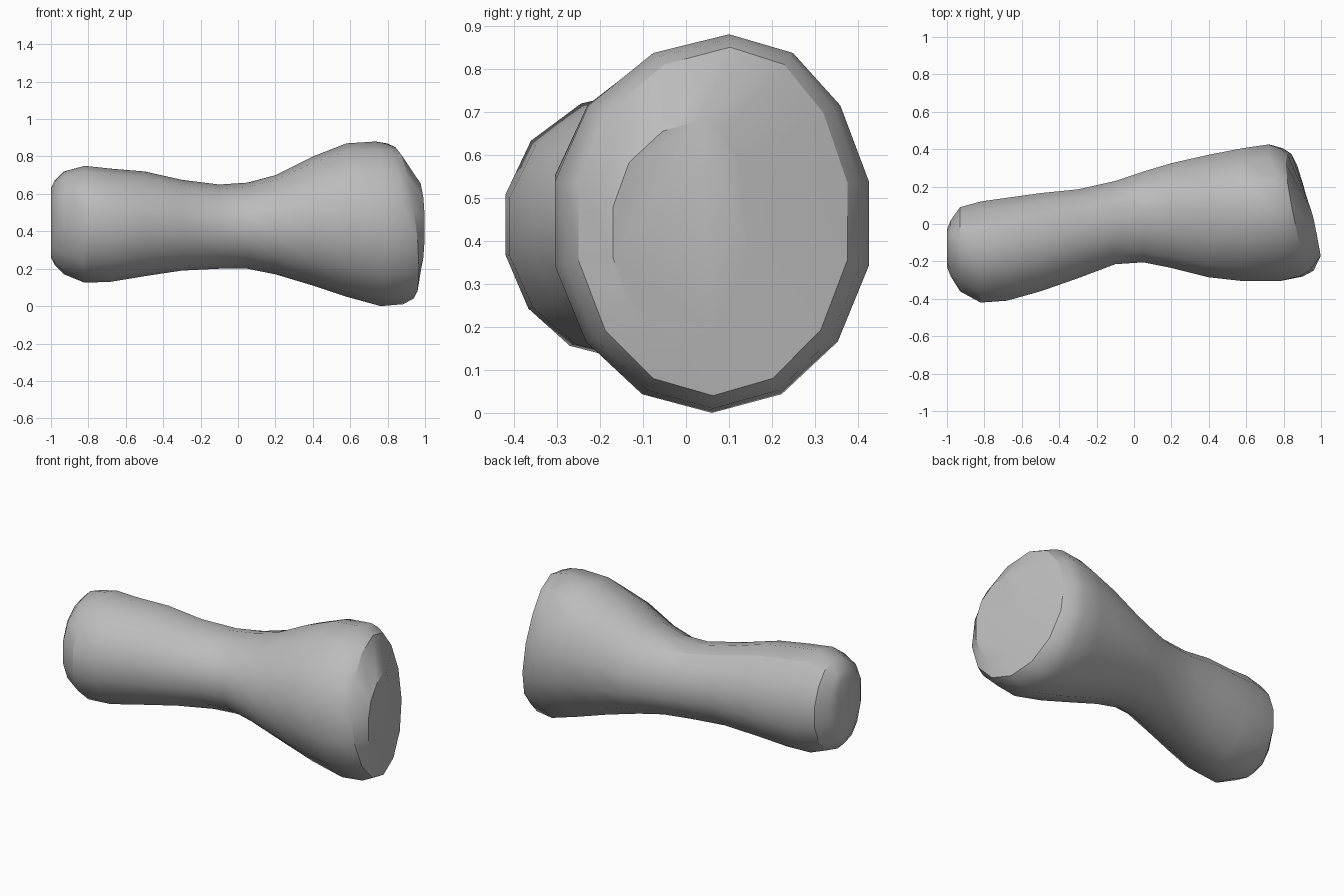
import bpy, bmesh, math

cube = bpy.data.objects.get("Cube")
if cube:
    bpy.data.objects.remove(cube, do_unlink=True)

bone_grey = bpy.data.materials.new("bone grey")
bone_grey.use_nodes = True
colour = (0.5, 0.5, 0.5, 1)
bone_grey.diffuse_color = colour
bone_grey.node_tree.nodes["Principled BSDF"].inputs["Base Color"].default_value = colour

SIDES = 14
# Sections along the shaft: x, y low, y high, z low, z high, lean by y, lean by z
SECTIONS = [
    (-1.0, -0.23, -0.03, 0.26, 0.63, 0, 0),
    (-0.98, -0.28, 0.02, 0.22, 0.67, 0, 0),
    (-0.93, -0.36, 0.09, 0.17, 0.72, 0, 0),
    (-0.82, -0.42, 0.12, 0.125, 0.75, 0, 0),
    (-0.68, -0.41, 0.14, 0.13, 0.735, 0, 0),
    (-0.50, -0.36, 0.165, 0.16, 0.72, 0, 0),
    (-0.30, -0.29, 0.185, 0.19, 0.675, 0, 0),
    (-0.10, -0.215, 0.23, 0.20, 0.65, 0, 0),
    (0.05, -0.205, 0.28, 0.20, 0.66, 0, 0),
    (0.20, -0.235, 0.325, 0.17, 0.70, 0, 0),
    (0.40, -0.285, 0.37, 0.11, 0.80, 0, 0),
    (0.58, -0.305, 0.405, 0.05, 0.87, 0, 0),
    (0.75, -0.305, 0.425, 0.0, 0.88, -0.08, -0.03),
    (0.84, -0.28, 0.405, 0.01, 0.87, -0.16, -0.10),
    (0.89, -0.25, 0.375, 0.04, 0.85, -0.19, -0.12),
    (0.96, -0.17, 0.15, 0.16, 0.68, -0.24, 0),
]


def section_ring(bm, x, y0, y1, z0, z1, lean_y, lean_z):
    """Oval ring with flat sides and a ridge along the top and bottom."""
    ring = []
    widen = 1 / math.cos(math.pi / SIDES)
    for i in range(SIDES):
        a = 2 * math.pi * (i + 0.5) / SIDES
        dy = (y1 - y0) / 2 * math.cos(a) * widen
        dz = (z1 - z0) / 2 * math.sin(a)
        ridge = 0.04 * max(0, math.sin(a)) ** 4
        ring.append(bm.verts.new((x + lean_y * dy + lean_z * dz,
                                  (y0 + y1) / 2 + dy + ridge,
                                  (z0 + z1) / 2 + dz)))
    return ring


# Bone body, lofted from end to end
bm = bmesh.new()
rings = [section_ring(bm, *s) for s in SECTIONS]
for a, b in zip(rings, rings[1:]):
    for i in range(SIDES):
        j = (i + 1) % SIDES
        bm.faces.new((a[i], a[j], b[j], b[i]))
bm.faces.new(rings[0])
bm.faces.new(rings[-1])
bmesh.ops.recalc_face_normals(bm, faces=bm.faces)

mesh = bpy.data.meshes.new("bone")
bm.to_mesh(mesh)
bm.free()
bone = bpy.data.objects.new("bone", mesh)
bpy.context.collection.objects.link(bone)
mesh.materials.append(bone_grey)

bpy.ops.object.select_all(action='DESELECT')
bone.select_set(True)
bpy.context.view_layer.objects.active = bone
bpy.ops.object.shade_smooth_by_angle(angle=math.radians(30))
